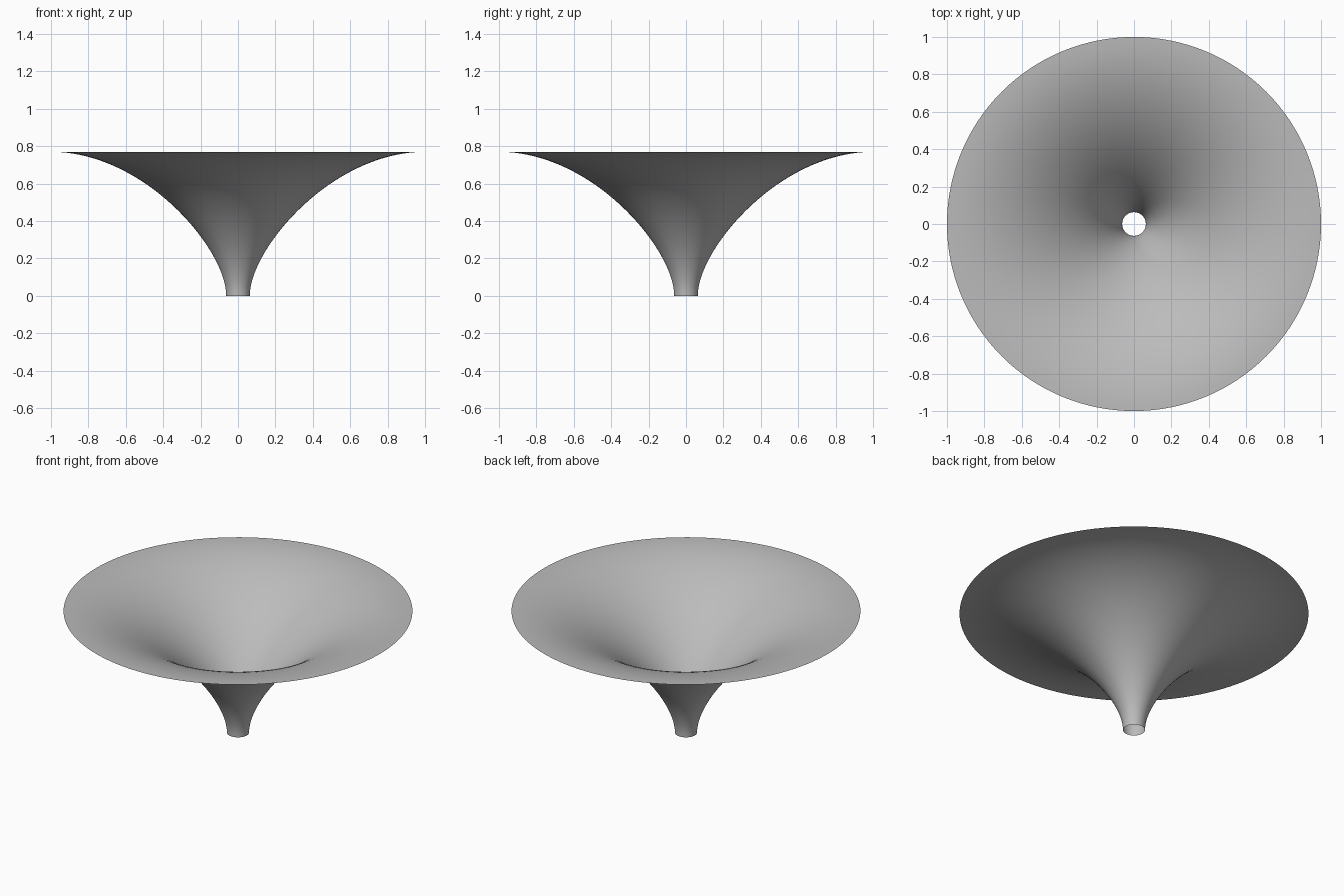
import bpy, bmesh, math

# Remove the default cube
cube = bpy.data.objects.get("Cube")
if cube:
    bpy.data.objects.remove(cube, do_unlink=True)

SEGMENTS, RINGS = 128, 40

# Flared profile: vertical at the neck, horizontal at the rim (radius, height)
NECK, NECK_PULL, RIM_PULL, RIM = (0.063, 0), (0.063, 0.25), (0.5, 0.77), (1, 0.77)


def bezier(t):
    s = 1 - t
    weights = (s**3, 3 * s * s * t, 3 * s * t * t, t**3)
    points = (NECK, NECK_PULL, RIM_PULL, RIM)
    return [sum(w * p[i] for w, p in zip(weights, points)) for i in (0, 1)]


# Grey material
grey = bpy.data.materials.new("grey")
grey.use_nodes = True
color = (0.5, 0.5, 0.5, 1)
grey.diffuse_color = color
grey.node_tree.nodes["Principled BSDF"].inputs["Base Color"].default_value = color

# Open funnel shell, spun from the profile
bm = bmesh.new()
profile = []
for i in range(RINGS + 1):
    r, z = bezier(i / RINGS)
    profile.append(bm.verts.new((r, 0, z)))
edges = [bm.edges.new(pair) for pair in zip(profile, profile[1:])]
bmesh.ops.spin(bm, geom=profile + edges, cent=(0, 0, 0), axis=(0, 0, 1),
               angle=math.tau, steps=SEGMENTS, use_merge=True)
bmesh.ops.remove_doubles(bm, verts=bm.verts, dist=1e-5)
bmesh.ops.recalc_face_normals(bm, faces=bm.faces)

# Normals face the upper, inner side
bm.faces.ensure_lookup_table()
if sum(f.normal.z * f.calc_area() for f in bm.faces) < 0:
    bmesh.ops.reverse_faces(bm, faces=bm.faces)

mesh = bpy.data.meshes.new("funnel")
bm.to_mesh(mesh)
bm.free()
mesh.materials.append(grey)
mesh.shade_smooth()
funnel = bpy.data.objects.new("funnel", mesh)
bpy.context.collection.objects.link(funnel)
